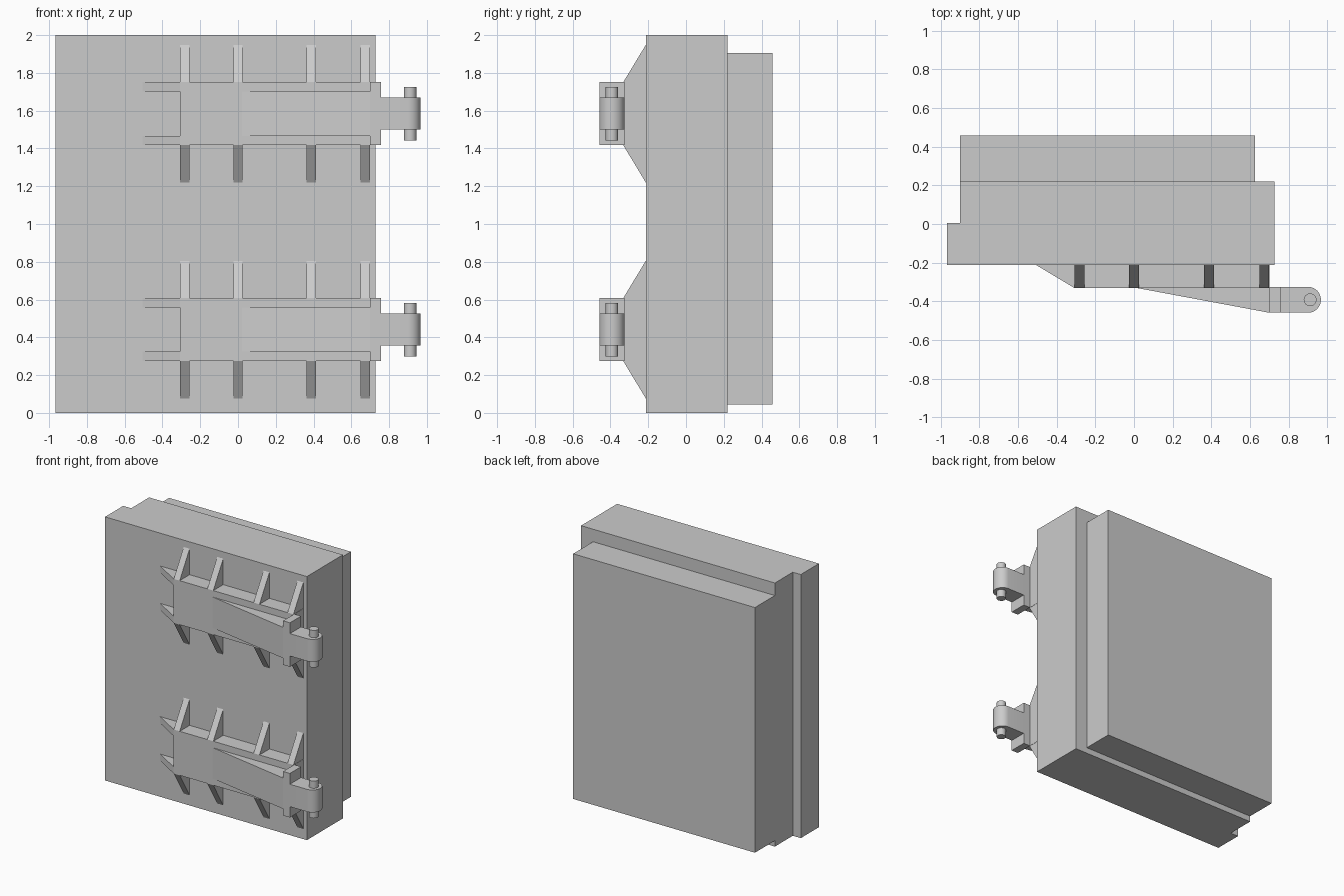
import bpy, bmesh, math
from mathutils import Vector

if "Cube" in bpy.data.objects:
    bpy.data.objects.remove(bpy.data.objects["Cube"])


def prism(name, profile, lo, hi, axis="z", smooth=False):
    """Extrude a profile from lo to hi: (x, y) along z, or (y, z) along x."""
    def place(p, t):
        return Vector((p[0], p[1], t)) if axis == "z" else Vector((t, p[0], p[1]))
    bm = bmesh.new()
    a = [bm.verts.new(place(p, lo)) for p in profile]
    b = [bm.verts.new(place(p, hi)) for p in profile]
    n = len(profile)
    bm.faces.new(a)
    bm.faces.new(b)
    for i in range(n):
        j = (i + 1) % n
        bm.faces.new((a[i], a[j], b[j], b[i]))
    bmesh.ops.recalc_face_normals(bm, faces=bm.faces)
    mesh = bpy.data.meshes.new(name)
    bm.to_mesh(mesh)
    bm.free()
    ob = bpy.data.objects.new(name, mesh)
    bpy.context.collection.objects.link(ob)
    if smooth:
        bpy.ops.object.select_all(action="DESELECT")
        ob.select_set(True)
        bpy.context.view_layer.objects.active = ob
        bpy.ops.object.shade_smooth_by_angle(angle=math.radians(30))
    return ob


def rect(x0, x1, y0, y1):
    return [(x0, y0), (x1, y0), (x1, y1), (x0, y1)]


def arc(cx, cy, r, start, end, steps):
    return [(cx + r * math.cos(start + (end - start) * i / steps),
             cy + r * math.sin(start + (end - start) * i / steps))
            for i in range(steps + 1)]


# Door: rebated main slab and thinner inner plug
prism("door_slab", [(-0.967, -0.213), (0.727, -0.213), (0.727, 0.22),
                    (-0.90, 0.22), (-0.90, 0.005), (-0.967, 0.005)], 0, 2)
prism("door_plug", rect(-0.90, 0.626, 0.22, 0.459), 0.045, 1.905)

FACE, STRAP, OUT, BACK = -0.213, -0.332, -0.459, -0.325


def hinge(label, zc):
    def part(name):
        return label + "_" + name
    h, inner = 0.167, 0.117
    # Strap plate with two tapered prongs
    prism(part("strap"), rect(-0.307, 0.70, STRAP, FACE), zc - h, zc + h)
    for s in (-1, 1):
        lo, hi = sorted((zc + s * inner, zc + s * h))
        prism(part("prong"), [(-0.505, FACE), (-0.307, STRAP), (-0.307, FACE)], lo, hi)
        # Sloping ribs above and below the strap
        for x in (-0.282, 0.0, 0.388, 0.673):
            prism(part("rib"), [(STRAP, zc + s * h), (FACE, zc + s * 0.364),
                                (FACE, zc + s * h)], x - 0.025, x + 0.025, "x")
    # Wedge rising to the knuckle block
    prism(part("wedge"), [(0.02, STRAP), (0.70, OUT), (0.70, STRAP)],
          zc - inner, zc + inner)
    prism(part("block"), rect(0.70, 0.757, OUT, BACK), zc - h, zc + h)
    # Rounded knuckle arm and pin
    r = (BACK - OUT) / 2
    yc = (BACK + OUT) / 2
    cx = 0.967 - r
    prism(part("knuckle"), [(0.757, OUT)] + arc(cx, yc, r, -math.pi / 2, math.pi / 2, 16)
          + [(0.757, BACK)], zc - 0.085, zc + 0.085, smooth=True)
    pin = arc(0.911, yc, 0.033, 0, 2 * math.pi, 24)[:-1]
    prism(part("pin"), pin, zc - 0.142, zc + 0.14, smooth=True)


hinge("upper_hinge", 1.584)
hinge("lower_hinge", 0.441)
